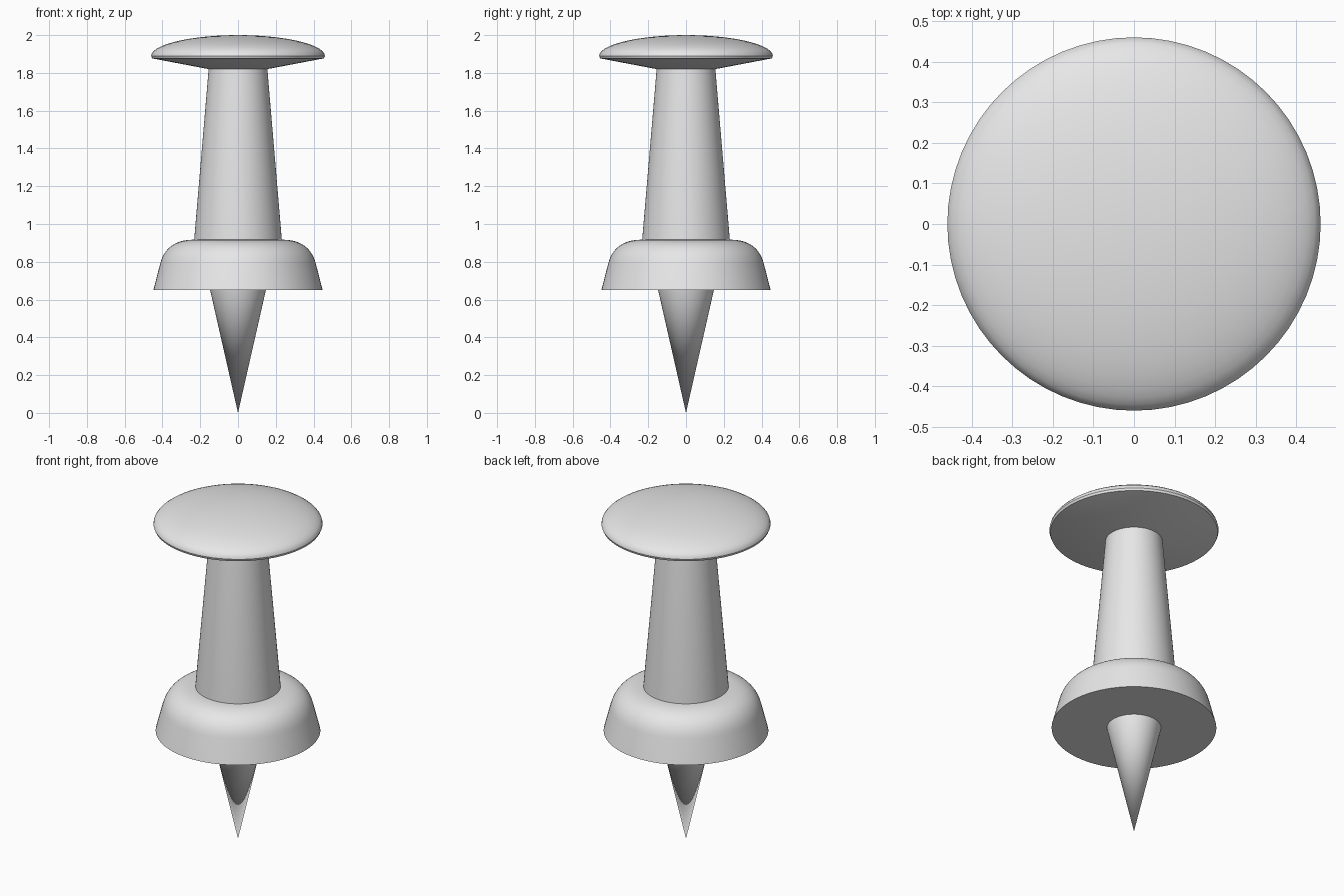
import bpy
import bmesh
import math
from mathutils import Vector
from mathutils.geometry import interpolate_bezier

cube = bpy.data.objects.get("Cube")
if cube:
    bpy.data.objects.remove(cube, do_unlink=True)

SIDES = 64
grey = bpy.data.materials.new("plain grey")
grey.use_nodes = True
grey.diffuse_color = (0.8, 0.8, 0.8, 1)
grey.node_tree.nodes["Principled BSDF"].inputs["Base Color"].default_value = (0.8, 0.8, 0.8, 1)


def curve(start, handle_a, handle_b, end, count=14):
    """Points of a smooth (radius, height) arc."""
    pts = [Vector((p[0], 0, p[1])) for p in (start, handle_a, handle_b, end)]
    return [(p.x, p.z) for p in interpolate_bezier(*pts, count)]


def lathe(name, profile):
    """Spin a (radius, height) profile around the z axis."""
    bm = bmesh.new()
    verts = [bm.verts.new((r, 0, z)) for r, z in profile]
    edges = [bm.edges.new(pair) for pair in zip(verts, verts[1:])]
    bmesh.ops.spin(bm, geom=verts + edges, cent=(0, 0, 0), axis=(0, 0, 1),
                   angle=math.tau, steps=SIDES, use_merge=True)
    bmesh.ops.remove_doubles(bm, verts=bm.verts, dist=0.0001)
    bmesh.ops.recalc_face_normals(bm, faces=bm.faces)
    mesh = bpy.data.meshes.new(name)
    bm.to_mesh(mesh)
    bm.free()
    mesh.materials.append(grey)
    obj = bpy.data.objects.new(name, mesh)
    bpy.context.collection.objects.link(obj)
    bpy.ops.object.select_all(action='DESELECT')
    obj.select_set(True)
    bpy.context.view_layer.objects.active = obj
    bpy.ops.object.shade_smooth_by_angle(angle=math.radians(35))


# Domed cap with a shallow conical underside
lathe("head", [(0, 1.82), (0.155, 1.82), (0.455, 1.877)]
      + curve((0.46, 1.89), (0.46, 1.95), (0.25, 2), (0, 2)))

# Tapered grip
lathe("grip", [(0, 0.9), (0.232, 0.9), (0.232, 0.917), (0.155, 1.825), (0, 1.825)])

# Flared collar with a rounded shoulder
lathe("collar", [(0, 0.65), (0.448, 0.65)]
      + curve((0.412, 0.79), (0.39, 0.875), (0.33, 0.917), (0.235, 0.917)) + [(0, 0.917)])

# Pointed pin
lathe("pin", [(0, 0), (0.148, 0.652), (0, 0.652)])
